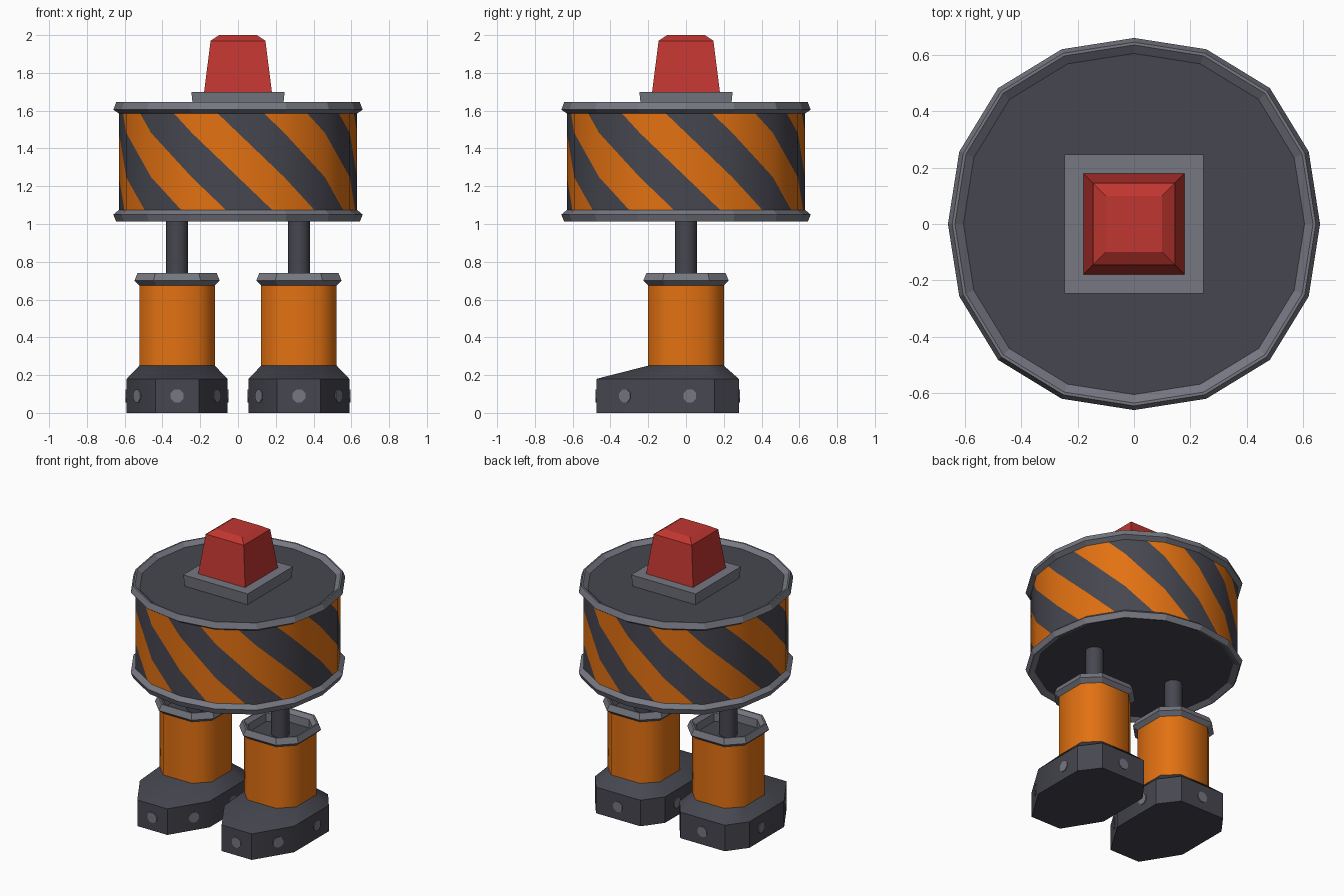
import bpy, bmesh, math
from mathutils import Vector

if "Cube" in bpy.data.objects:
    bpy.data.objects.remove(bpy.data.objects["Cube"])


def material(name, rgb):
    m = bpy.data.materials.new(name)
    m.diffuse_color = (*rgb, 1)
    m.use_nodes = True
    m.node_tree.nodes["Principled BSDF"].inputs["Base Color"].default_value = m.diffuse_color
    return m


ORANGE = material("orange", (0.76, 0.165, 0.006))
DARK = material("dark grey", (0.062, 0.062, 0.08))
GREY = material("steel grey", (0.18, 0.185, 0.22))
RED = material("red", (0.53, 0.037, 0.03))


def finish(name, bm, mats, angle=None):
    bmesh.ops.recalc_face_normals(bm, faces=bm.faces)
    mesh = bpy.data.meshes.new(name)
    bm.to_mesh(mesh)
    bm.free()
    for m in mats:
        mesh.materials.append(m)
    ob = bpy.data.objects.new(name, mesh)
    bpy.context.collection.objects.link(ob)
    if angle:
        bpy.ops.object.select_all(action='DESELECT')
        ob.select_set(True)
        bpy.context.view_layer.objects.active = ob
        bpy.ops.object.shade_smooth_by_angle(angle=math.radians(angle))
    return ob


def loft(name, rings, mats, cap_first=None, cap_last=None, angle=None):
    """Skin a stack of equal-length rings; caps take a material index."""
    bm = bmesh.new()
    loops = [[bm.verts.new(p) for p in ring] for ring in rings]
    n = len(loops[0])
    for a, b in zip(loops, loops[1:]):
        for i in range(n):
            j = (i + 1) % n
            bm.faces.new((a[i], a[j], b[j], b[i]))
    for loop, cap in ((loops[0], cap_first), (loops[-1], cap_last)):
        if cap is not None:
            bm.faces.new(loop).material_index = cap
    return finish(name, bm, mats, angle)


SIDES = 16


def drum_point(r, i, z):
    a = math.tau * i / SIDES - math.pi / 2
    r *= 1 + 0.033 * math.sin(2 * a) ** 2      # drum is very slightly squarish
    return Vector((r * math.cos(a), r * math.sin(a), z))


def drum_ring(r, z):
    return [drum_point(r, i, z) for i in range(SIDES)]


def square(h, z):
    return [(-h, -h, z), (h, -h, z), (h, h, z), (-h, h, z)]


def mirrored(half, cx, z):
    """Closed outline from its right half, running front to back."""
    pts = half + [(-x, y) for x, y in reversed(half)]
    return [(cx + x, y, z) for x, y in pts]


def leg_ring(h, cx, z):
    c = h * 0.55
    return mirrored([(c, -h), (h, -c), (h, c), (c, h)], cx, z)


# striped drum wall: cut flat, then wrapped round the sixteen sides
Z0, Z1, SHIFT = 1.06, 1.60, 2.3
bm = bmesh.new()
bm.faces.new([bm.verts.new(p) for p in ((0, 0, 0), (SIDES, 0, 0), (SIDES, 1, 0), (0, 1, 0))])
cuts = [((k, 0, 0), (1, 0, 0)) for k in range(1, SIDES)]
cuts += [((k + 0.5, 1, 0), (1, SHIFT, 0)) for k in range(-3, SIDES)]
for co, no in cuts:
    bmesh.ops.bisect_plane(bm, geom=bm.verts[:] + bm.edges[:] + bm.faces[:],
                           plane_co=co, plane_no=no, dist=1e-5)
for f in bm.faces:
    c = f.calc_center_median()
    f.material_index = math.floor(c.x - 0.5 - SHIFT * (1 - c.y)) % 2
for v in bm.verts:
    u, t = v.co.x, v.co.y
    i = min(int(u + 1e-4), SIDES - 1)
    z = Z0 + (Z1 - Z0) * t
    v.co = drum_point(0.63, i, z).lerp(drum_point(0.63, i + 1, z), u - i)
bmesh.ops.remove_doubles(bm, verts=bm.verts, dist=1e-4)
finish("drum_wall", bm, [ORANGE, DARK], 35)

# drum rims with dark end plates
top = [(0.63, 1.585), (0.66, 1.605), (0.645, 1.645), (0.635, 1.645), (0.605, 1.62)]
loft("top_rim", [drum_ring(r, z) for r, z in top], [GREY, DARK], cap_last=1)
low = [(0.63, 1.075), (0.66, 1.05), (0.645, 1.012), (0.635, 1.012), (0.605, 1.03)]
loft("bottom_rim", [drum_ring(r, z) for r, z in low], [GREY, DARK], cap_last=1)

# beacon and its base plate
loft("beacon_base", [square(0.238, 1.615), square(0.247, 1.70)], [GREY], 0, 0)
loft("beacon", [square(0.18, 1.695), square(0.145, 1.97), square(0.10, 2.0)], [RED], 0, 0)

# legs
TOE = [(0.115, -0.475), (0.267, -0.23), (0.267, 0.15), (0.17, 0.28)]
for side, cx in (("left", -0.3225), ("right", 0.3225)):
    # boot
    loft(side + "_boot", [mirrored(TOE, cx, 0), mirrored(TOE, cx, 0.18),
                          leg_ring(0.2, cx, 0.25)], [DARK], 0, 0, angle=35)
    # lower leg
    loft(side + "_leg", [leg_ring(0.2, cx, 0.25), leg_ring(0.2, cx, 0.685)],
         [ORANGE], angle=50)
    # hollow collar with dark floor
    prof = [(0.2, 0.675), (0.226, 0.70), (0.21, 0.74), (0.2, 0.74), (0.178, 0.715), (0.175, 0.66)]
    loft(side + "_collar", [leg_ring(h, cx, z) for h, z in prof], [GREY, DARK], cap_last=1)
    # piston
    rod = [[(cx + 0.058 * math.cos(math.tau * i / 12), 0.058 * math.sin(math.tau * i / 12), z)
            for i in range(12)] for z in (0.655, 1.035)]
    loft(side + "_piston", rod, [DARK], 0, 0, angle=40)
    # bolts round the boot: position and outward direction
    spots = [((0, -0.475), (0, -1)), ((0, 0.28), (0, 1))]
    for s in (-1, 1):
        spots += [((s * 0.21, -0.322), (s * 0.85, -0.527)), ((s * 0.267, 0.02), (s, 0))]
    for n, ((x, y), (dx, dy)) in enumerate(spots):
        rings = []
        for out in (-0.004, 0.005):
            rings.append([(cx + x + dx * out - dy * 0.037 * math.cos(a),
                           y + dy * out + dx * 0.037 * math.cos(a),
                           0.09 + 0.037 * math.sin(a))
                          for a in (math.tau * (i + 0.5) / 8 for i in range(8))])
        loft(f"{side}_boot_bolt_{n + 1}", rings, [GREY], 0, 0)
